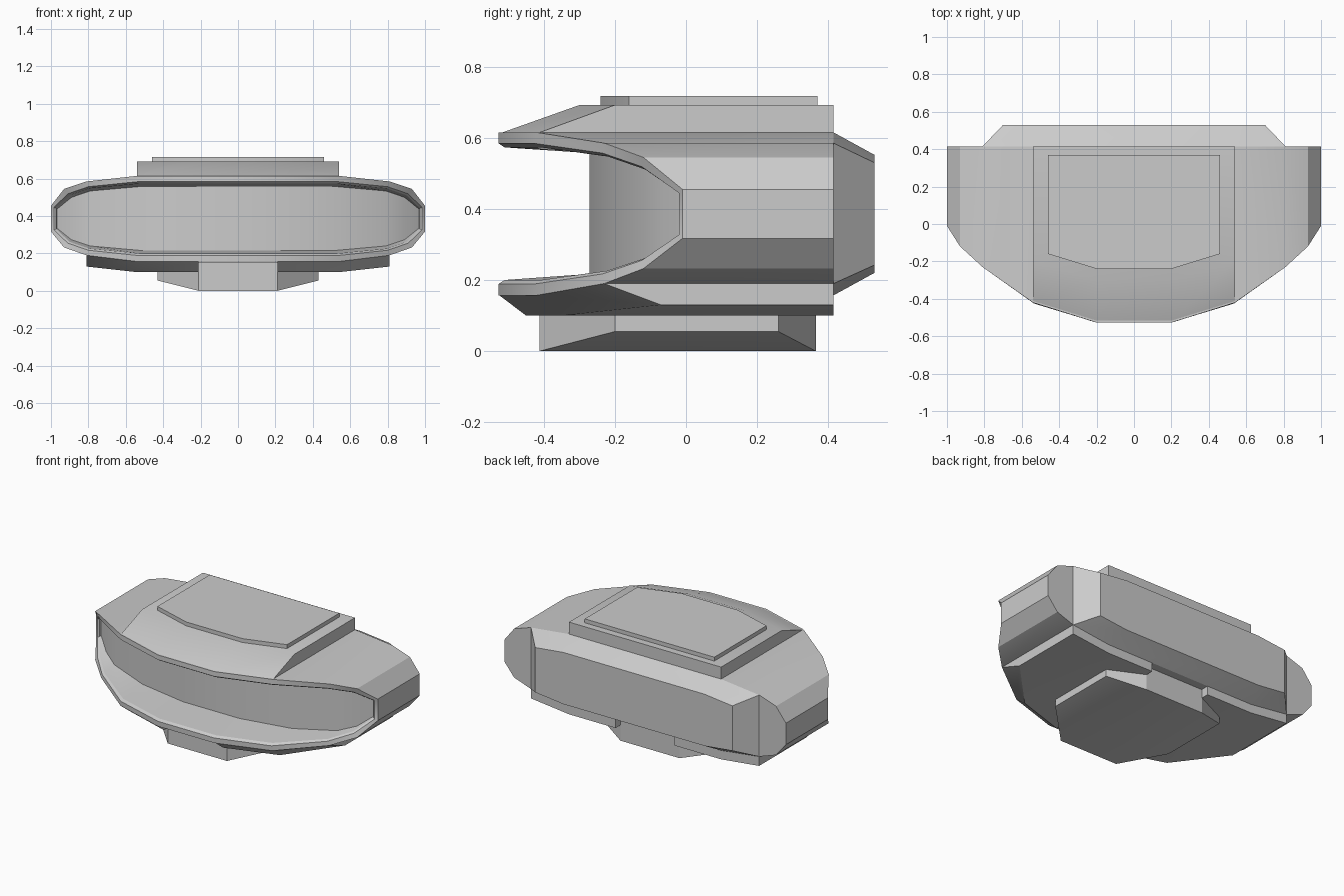
import bpy, bmesh, math

if "Cube" in bpy.data.objects:
    bpy.data.objects.remove(bpy.data.objects["Cube"])


def ring(half):
    """Mirror right-hand points into a loop: front/top left to right, then back/bottom right to left."""
    h = len(half) // 2
    flip = lambda pts: [(-x, y, z) for x, y, z in reversed(pts)]
    return flip(half[:h]) + half[:h] + half[h:] + flip(half[h:])


def loft(name, rings, mirror=False):
    """Skin between loops and close both ends with strips of opposite points."""
    bm = bmesh.new()
    loops = [[bm.verts.new(p) for p in r] for r in rings]
    n = len(loops[0])
    for a, b in zip(loops, loops[1:]):
        for i in range(n):
            j = (i + 1) % n
            bm.faces.new((a[i], a[j], b[j], b[i]))
    for r in (loops[0], loops[-1]):
        for i in range(n // 2 - 1):
            bm.faces.new((r[i], r[i + 1], r[n - 2 - i], r[n - 1 - i]))
    bmesh.ops.recalc_face_normals(bm, faces=bm.faces)
    mesh = bpy.data.meshes.new(name)
    bm.to_mesh(mesh)
    bm.free()
    obj = bpy.data.objects.new(name, mesh)
    bpy.context.collection.objects.link(obj)
    bpy.ops.object.select_all(action='DESELECT')
    obj.select_set(True)
    bpy.context.view_layer.objects.active = obj
    bpy.ops.object.shade_smooth_by_angle(angle=math.radians(25))
    if mirror:
        obj.modifiers.new("mirror", 'MIRROR')
    return obj


def at_z(plan, z):
    return ring([(x, y, z) for x, y in plan])


def band(rows):
    """Rows of x, y, top z, bottom z become an upright loop."""
    return ring([(x, y, t) for x, y, t, b in rows] + [(x, y, b) for x, y, t, b in reversed(rows)])


# Main shell: wraparound rim with the recessed curved visor closing the front
rim = [(.2, -.527, .615, .157), (.54, -.42, .615, .157), (.81, -.23, .585, .19),
       (.93, -.12, .545, .232), (1, -.01, .455, .317)]
lip = [(.2, -.527, .584, .189), (.535, -.425, .584, .189), (.80, -.235, .557, .217),
       (.91, -.125, .519, .255), (.985, -.02, .445, .327)]
lip_inner = [(.2, -.51, .573, .2), (.53, -.408, .573, .2), (.795, -.222, .548, .226),
             (.9, -.115, .511, .262), (.972, -.015, .442, .33)]
visor = [(.2, -.272, .557, .217), (.53, -.21, .557, .217), (.79, -.125, .534, .24),
         (.89, -.065, .5, .273), (.968, -.005, .437, .335)]
back = [(x, .415, t, b) for x, y, t, b in rim]
loft("visor_shell", [band(r) for r in (back, rim, lip, lip_inner, visor)])

# Tapered rear block
loft("rear_block", [band([(.54, .415, .615, .157), (.81, .415, .585, .19)]),
                    band([(.5, .53, .552, .22), (.7, .53, .53, .242)])])

# Raised roof with sloped brow, and the thin plate on it
loft("roof", [at_z([(.2, -.525), (.54, -.42), (.54, .415), (.2, .415)], .612),
              at_z([(.2, -.3), (.54, -.2), (.54, .415), (.2, .415)], .692)])
plate = [(.2, -.24), (.46, -.16), (.46, .37), (.2, .37)]
loft("roof_plate", [at_z(plate, .685), at_z(plate, .717)])

# Pair of lower side panels with a gap between them
loft("lower_panel", [
    [(.21, -.525, .157), (.54, -.42, .157), (.81, -.23, .19),
     (.81, .415, .19), (.54, .415, .157), (.21, .415, .157)],
    [(.21, -.45, .1), (.54, -.345, .1), (.81, -.07, .13),
     (.81, .415, .13), (.54, .415, .1), (.21, .415, .1)]], mirror=True)

# Base block with upswept sides, filling the gap
base = [(.21, -.412, 0), (.43, -.2, .055), (.43, .26, .055), (.21, .365, 0)]
loft("base", [ring([(x, y, .155) for x, y, z in base]), ring(base)])
